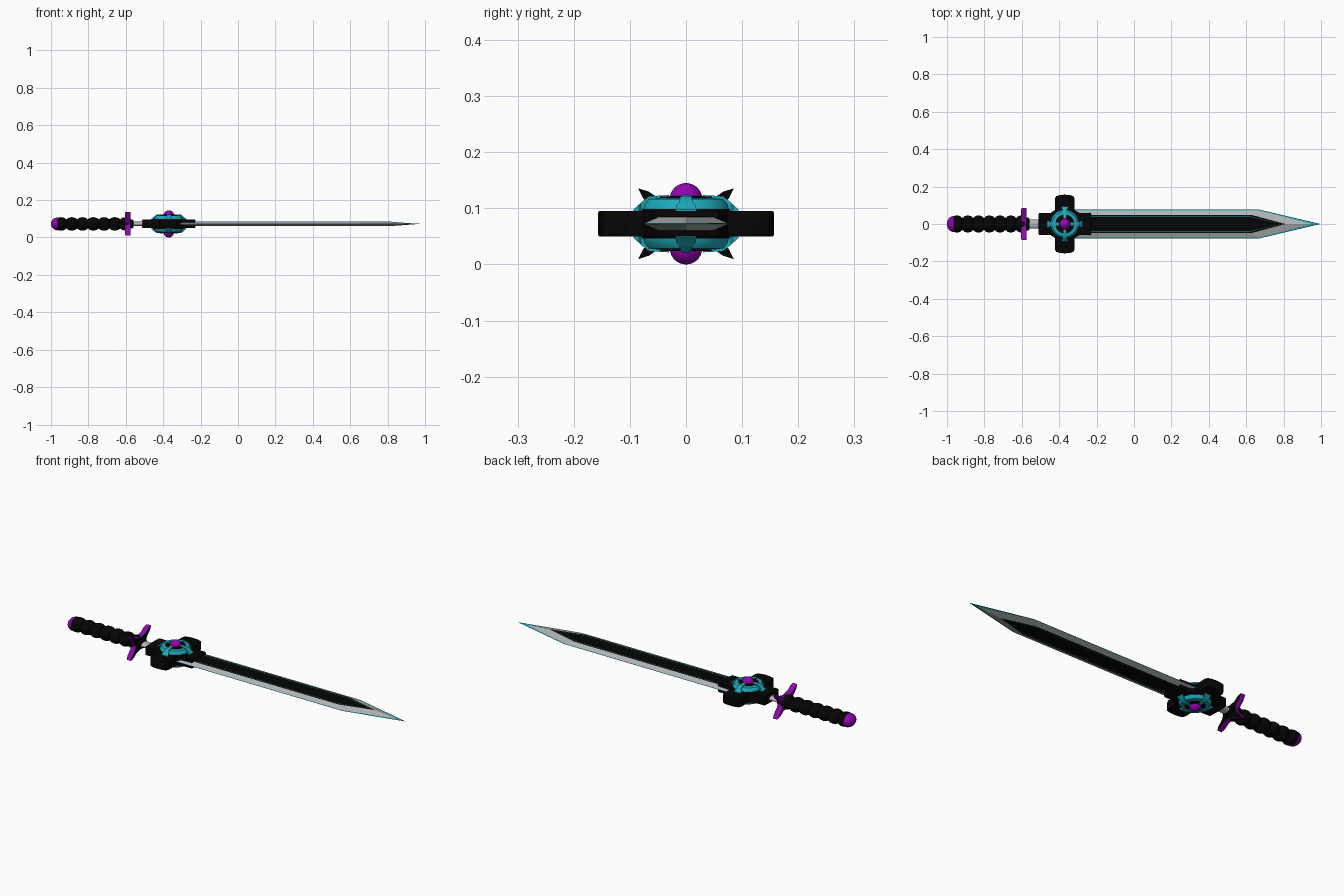
import bpy, bmesh, math

cube = bpy.data.objects.get("Cube")
if cube:
    bpy.data.objects.remove(cube)

MID = 0.0725   # height of the sword's middle plane
HUB = -0.37    # x of the crossguard centre


def material(name, rgb):
    m = bpy.data.materials.new(name)
    m.use_nodes = True
    m.diffuse_color = (*rgb, 1)
    m.node_tree.nodes["Principled BSDF"].inputs["Base Color"].default_value = (*rgb, 1)
    return m


MATS = [material("black", (0.0015, 0.0015, 0.0015)),
        material("teal", (0.012, 0.40, 0.50)),
        material("purple", (0.28, 0.002, 0.43)),
        material("steel", (0.45, 0.46, 0.46))]
BLACK, TEAL, PURPLE, STEEL = range(4)


def loft(name, rings, colours, caps=(None, None), closed=False, angle=35):
    """Skin a row of rings; colours holds one entry per band."""
    bm = bmesh.new()
    rows = [[bm.verts.new((x, y, z + MID)) for x, y, z in ring] for ring in rings]
    pairs = list(zip(rows, rows[1:]))
    if closed:
        pairs.append((rows[-1], rows[0]))
    for (a, b), colour in zip(pairs, colours):
        for i in range(len(a)):
            j = (i + 1) % len(a)
            bm.faces.new((a[i], a[j], b[j], b[i])).material_index = colour
    for row, colour in zip((rows[0], rows[-1]), caps):
        if colour is not None:
            bm.faces.new(row).material_index = colour
    bmesh.ops.recalc_face_normals(bm, faces=bm.faces)
    mesh = bpy.data.meshes.new(name)
    bm.to_mesh(mesh)
    bm.free()
    for m in MATS:
        mesh.materials.append(m)
    mesh.shade_smooth()
    mesh.set_sharp_from_angle(angle=math.radians(angle))
    obj = bpy.data.objects.new(name, mesh)
    bpy.context.collection.objects.link(obj)
    return obj


def circle(n=32):
    return [(math.cos(t), math.sin(t)) for t in (math.tau * i / n for i in range(n))]


def turned_x(name, profile, colour, wide=1, tall=1):
    rings = [[(x, r * c * wide, r * s * tall) for c, s in circle()] for x, r in profile]
    return loft(name, rings, [colour] * len(rings), (colour, colour))


def turned_z(name, profile, colour, side, closed=False):
    rings = [[(HUB + r * c, r * s, z * side) for c, s in circle(40)] for r, z in profile]
    caps = (None, None) if closed else (colour, colour)
    return loft(name, rings, [colour] * len(rings), caps, closed)


def mirrored(quarter):
    """Complete an outline from its first quadrant, ends lying on the axes."""
    half = quarter + [(-x, y) for x, y in quarter[-2::-1]]
    return half + [(x, -y) for x, y in half[-2:0:-1]]


# Blade: nested pointed outlines stepping from one flat over the edge to the other
def blade_ring(half, shoulder, tip, z):
    back = -0.32
    return [(back, -half, z), (shoulder, -half, z), (tip, 0, z),
            (shoulder, half, z), (back, half, z)]


steps = [(0.0385, 0.62, 0.795, 0.0125), (0.0405, 0.622, 0.797, 0.0125),
         (0.048, 0.63, 0.81, 0.0122), (0.0735, 0.665, 0.95, 0.0015)]
top = [blade_ring(*s) for s in steps]
bottom = [blade_ring(h, s, t, -z) for h, s, t, z in steps]
edge = blade_ring(0.077, 0.67, 0.997, 0)
bands = [TEAL, BLACK, STEEL, TEAL]
loft("blade", bottom + [edge] + top[::-1], bands + bands[::-1], (BLACK, BLACK), angle=5)

# Crossguard: four broad arms with bowed ends and bevelled rims
cross = mirrored([(0.142, 0), (0.139, 0.058), (0.075, 0.06), (0.052, 0.075),
                  (0.053, 0.135), (0.046, 0.149), (0.025, 0.155), (0, 0.157)])
loft("crossguard",
     [[(HUB + x * k, y * k, z) for x, y in cross]
      for k, z in ((0.985, -0.023), (1, -0.019), (1, 0.019), (0.985, 0.023))],
     [BLACK] * 3, (BLACK, BLACK))

# Medallion on each face: dark hub, broad teal ring, four sloping prongs and a gem
for side, label in ((1, "top"), (-1, "bottom")):
    turned_z(label + "_hub", [(0.081, 0.02), (0.078, 0.026), (0.047, 0.038),
                              (0.047, 0.048), (0.03, 0.049)], BLACK, side)
    turned_z(label + "_ring", [(0.077, 0.024), (0.075, 0.034), (0.067, 0.044),
                               (0.049, 0.046), (0.049, 0.022)], TEAL, side, True)
    for k in range(4):
        c, s = round(math.cos(k * math.pi / 2)), round(math.sin(k * math.pi / 2))
        rings = []
        for r, w, lo, hi in ((0.03, 0.007, 0.04, 0.051), (0.066, 0.01, 0.03, 0.049),
                             (0.08, 0.012, 0.02, 0.038), (0.084, 0.017, 0.02, 0.034),
                             (0.094, 0.019, 0.02, 0.025)):
            rings.append([(HUB + r * c - v * s, r * s + v * c, z * side)
                          for v, z in ((-w, lo), (w, lo), (w, hi), (-w, hi))])
        loft(f"{label}_prong_{k + 1}", rings, [TEAL] * 4, (TEAL, TEAL))
    arc = [math.pi / 2 * i / 10 for i in range(10)]
    turned_z(label + "_gem", [(0.029 * math.cos(t), 0.0435 + 0.029 * math.sin(t))
                              for t in arc] + [(0.0005, 0.0725)], PURPLE, side)

# Grip: a run of rounded beads, slightly wider than tall
BEADS, START, PITCH = 7, -0.975, 0.0575
beads = [(START + PITCH * i / 8, 0.031 + 0.015 * math.sin(math.pi * (i % 8) / 8) ** 0.7)
         for i in range(BEADS * 8 + 1)]
turned_x("grip", beads, BLACK, 1, 0.78)

# Pommel: rounded cap
turned_x("pommel", [(-0.964 - 0.036 * math.sin(t), 0.043 * math.cos(t))
                    for t in (math.pi / 2 * i / 10 for i in range(10))]
         + [(-1.0, 0.0005)], PURPLE, 1, 0.8)

# Neck between the grip and the crossguard
turned_x("neck", [(-0.58, 0.025), (-0.5, 0.025)], STEEL, 1, 0.5)
turned_x("neck_collar", [(-0.575, 0.034), (-0.565, 0.034), (-0.558, 0.027)], BLACK, 1, 0.7)

# Hand guard: four-pointed concave plate, dark on the face towards the blade
star = mirrored([(0.042, 0), (0.051, 0.02), (0.076, 0.045), (0.085, 0.063),
                 (0.066, 0.057), (0.04, 0.039), (0, 0.03)])
loft("hand_guard", [[(x, y * k, z * k) for y, z in star]
                    for x, k in ((-0.604, 0.93), (-0.6, 1), (-0.577, 1), (-0.574, 0.97))],
     [PURPLE, PURPLE, BLACK], (PURPLE, BLACK))
